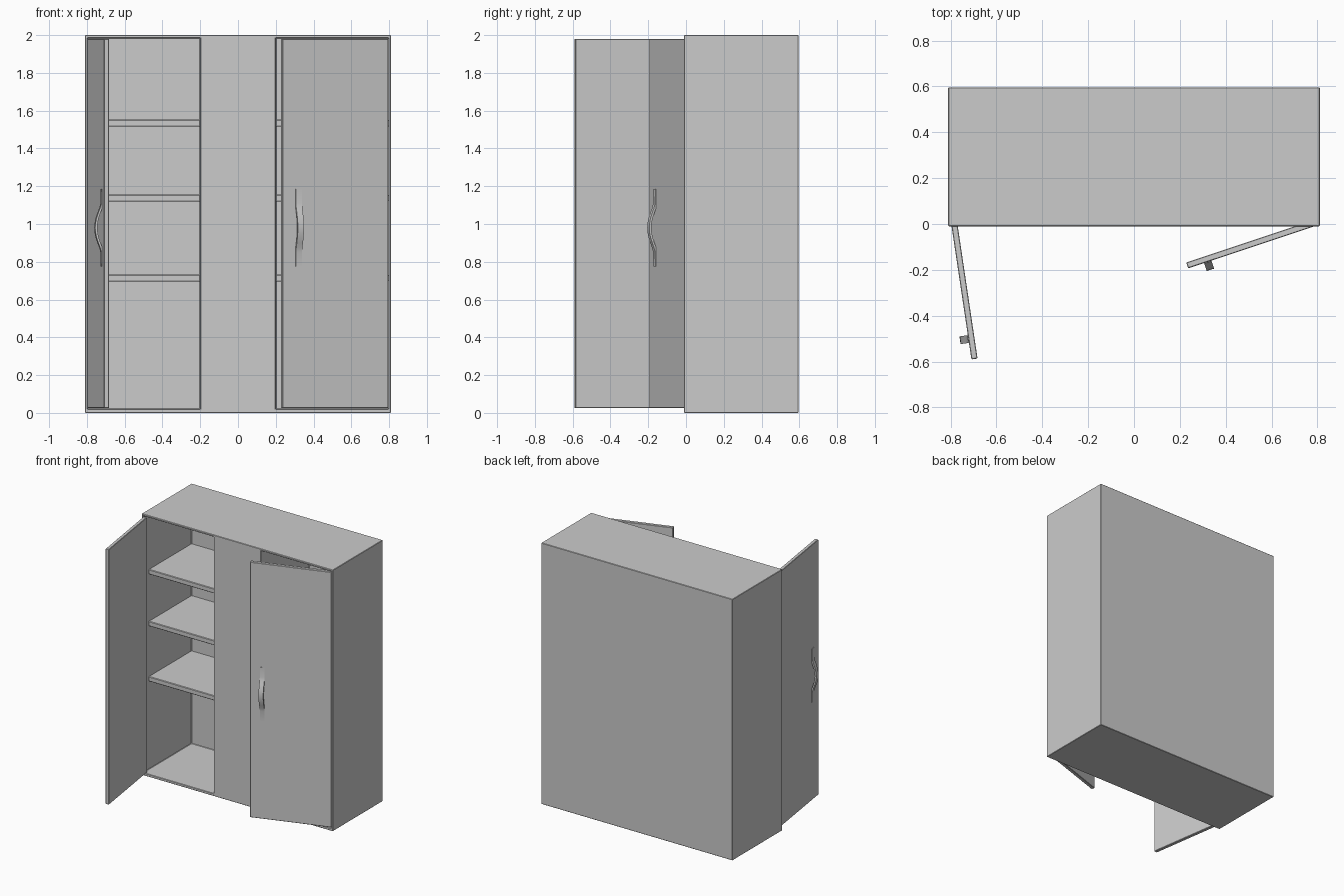
import bpy, bmesh
from math import radians
from mathutils import Vector, Matrix

if "Cube" in bpy.data.objects:
    bpy.data.objects.remove(bpy.data.objects["Cube"])

W, H = 0.81, 2.0             # half width, height
FRONT, BACK = -0.01, 0.595   # carcass depth range
INNER, DIV = 0.797, 0.2      # compartment outer and inner x
FLOOR, CEIL, REAR = 0.02, 1.985, 0.575


def finish(bm, name, bevel=0.0):
    bmesh.ops.recalc_face_normals(bm, faces=bm.faces)
    mesh = bpy.data.meshes.new(name)
    bm.to_mesh(mesh)
    bm.free()
    ob = bpy.data.objects.new(name, mesh)
    bpy.context.collection.objects.link(ob)
    if bevel:
        m = ob.modifiers.new("soft_edges", 'BEVEL')
        m.width, m.segments, m.limit_method = bevel, 1, 'ANGLE'
    return ob


def box_bm(lo, hi):
    lo, hi = Vector(lo), Vector(hi)
    bm = bmesh.new()
    bmesh.ops.create_cube(bm, size=1, matrix=Matrix.Translation((lo + hi) / 2)
                          @ Matrix.Diagonal((*(hi - lo), 1)))
    return bm


# Carcass: one box with two compartments pushed in from the front
bm = box_bm((-W, FRONT, 0), (W, BACK, H))
cuts = [((x, 0, 0), (1, 0, 0)) for x in (-INNER, -DIV, DIV, INNER)]
cuts += [((0, 0, z), (0, 0, 1)) for z in (FLOOR, CEIL)]
for co, no in cuts:
    bmesh.ops.bisect_plane(bm, geom=bm.verts[:] + bm.edges[:] + bm.faces[:],
                           plane_co=co, plane_no=no)
bm.normal_update()
pockets = []
for f in bm.faces:
    c = f.calc_center_median()
    if f.normal.y < -0.9 and DIV < abs(c.x) < INNER and FLOOR < c.z < CEIL:
        pockets.append(f)
new = bmesh.ops.extrude_discrete_faces(bm, faces=pockets)["faces"]
bmesh.ops.translate(bm, verts=[v for f in new for v in f.verts],
                    vec=(0, REAR - FRONT, 0))
finish(bm, "cabinet_carcass", 0.003)

# Shelves in both compartments
for side, s in (("left", -1), ("right", 1)):
    xs = sorted((s * DIV, s * INNER))
    for i, z in enumerate((0.695, 1.118, 1.515), 1):
        finish(box_bm((xs[0], 0.055, z), (xs[1], REAR, z + 0.037)),
               f"{side}_shelf_{i}", 0.004)


# Bowed strip handle, in the door's own frame (outward is -y)
def handle_bm(u):
    path = [(-0.205, 0.003), (-0.13, 0.004), (-0.105, 0.010), (-0.08, 0.020),
            (-0.05, 0.030), (-0.025, 0.035), (0, 0.037)]
    path += [(-z, d) for z, d in path[-2::-1]]
    profile = [(z, d) for z, d in path] + [(z, d - 0.012) for z, d in path[::-1]]
    bm = bmesh.new()
    n = len(path)
    rows = [[bm.verts.new((x, -d, 0.98 + z)) for z, d in profile]
            for x in (u - 0.017, u + 0.017)]
    for i in range(2 * n):
        j = (i + 1) % (2 * n)
        bm.faces.new((rows[0][i], rows[0][j], rows[1][j], rows[1][i]))
    for r in rows:
        for i in range(n - 1):
            bm.faces.new((r[i], r[i + 1], r[-2 - i], r[-1 - i]))
    return bm


# Open doors, swung about their outer hinge corner
for side, s, angle in (("left", 1, -81.5), ("right", -1, 18.4)):
    swing = (Matrix.Translation((-s * 0.796, -0.007, 0))
             @ Matrix.Rotation(radians(angle), 4, 'Z'))
    us = sorted((0, s * 0.59))
    door = finish(box_bm((us[0], 0, 0.025), (us[1], 0.027, 1.98)),
                  f"{side}_door", 0.003)
    door.matrix_world = swing
    handle = finish(handle_bm(s * 0.50), f"{side}_handle")
    handle.matrix_world = swing
    bpy.ops.object.select_all(action='DESELECT')
    handle.select_set(True)
    bpy.context.view_layer.objects.active = handle
    bpy.ops.object.shade_smooth_by_angle(angle=radians(35))
